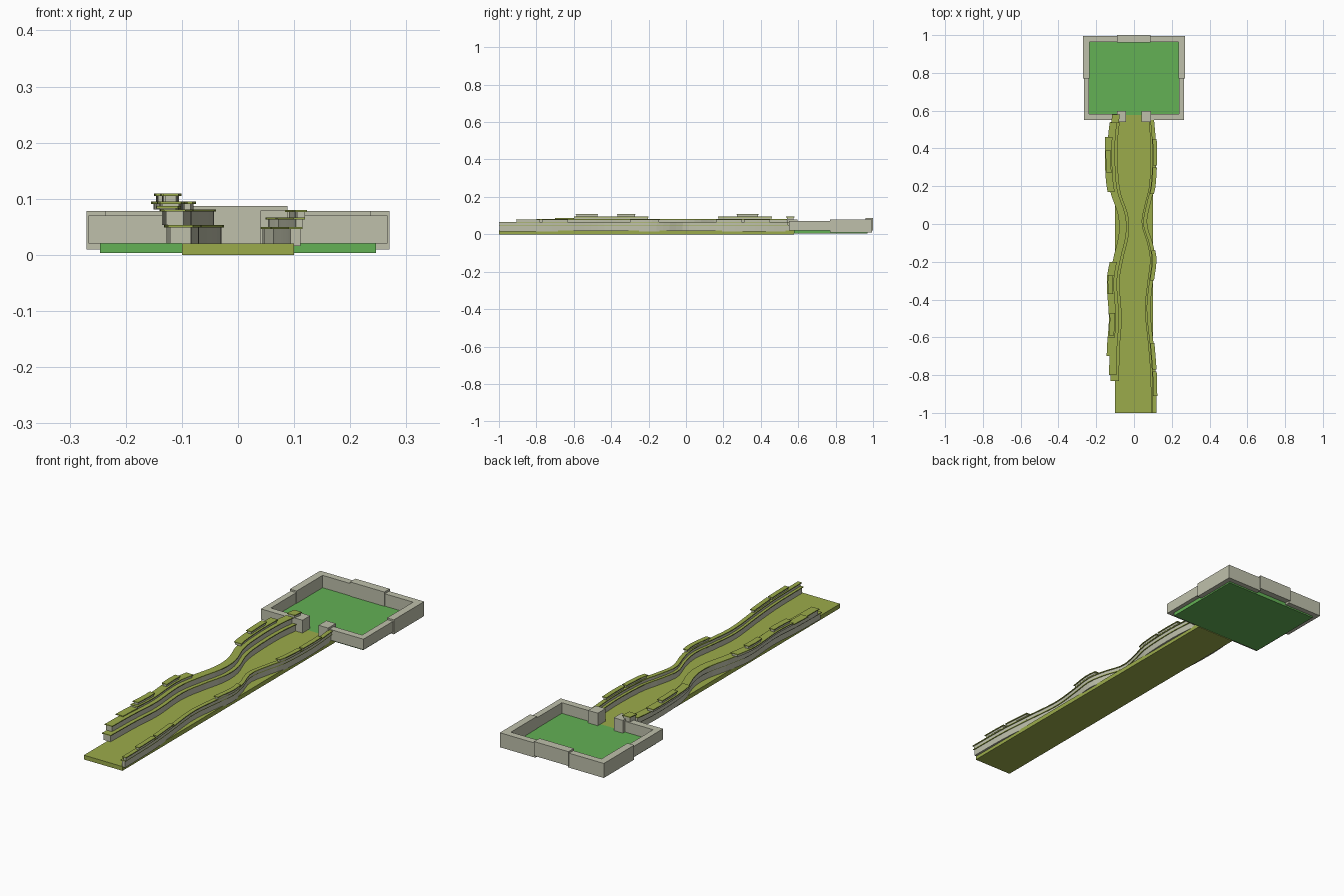
import bpy
import bmesh

cube = bpy.data.objects.get("Cube")
if cube:
    bpy.data.objects.remove(cube, do_unlink=True)


def material(name, rgb):
    m = bpy.data.materials.new(name)
    m.use_nodes = True
    colour = (*rgb, 1)
    m.diffuse_color = colour
    m.node_tree.nodes["Principled BSDF"].inputs["Base Color"].default_value = colour
    return m


STONE = material("pale stone", (0.52, 0.53, 0.41))
MOSS = material("olive grass", (0.33, 0.41, 0.07))
GREEN = material("green lawn", (0.125, 0.44, 0.09))


def finish(bm, name, mat):
    bmesh.ops.recalc_face_normals(bm, faces=bm.faces)
    mesh = bpy.data.meshes.new(name)
    bm.to_mesh(mesh)
    bm.free()
    mesh.materials.append(mat)
    obj = bpy.data.objects.new(name, mesh)
    bpy.context.collection.objects.link(obj)
    return obj


def prism(name, outline, z0, z1, mat):
    """Extrude a flat outline upward from z0 to z1."""
    bm = bmesh.new()
    face = bm.faces.new([bm.verts.new((x, y, z0)) for x, y in outline])
    top = bmesh.ops.extrude_face_region(bm, geom=[face])["geom"]
    for v in top:
        if isinstance(v, bmesh.types.BMVert):
            v.co.z = z1
    return finish(bm, name, mat)


def box(name, x0, x1, y0, y1, z0, z1, mat):
    return prism(name, [(x0, y0), (x1, y0), (x1, y1), (x0, y1)], z0, z1, mat)


def curve_x(points, y):
    """Smooth x position of a bank at a given y (Hermite through the points)."""
    y = min(max(y, points[0][0]), points[-1][0])
    i = 0
    while i < len(points) - 2 and y > points[i + 1][0]:
        i += 1

    def slope(k):
        a, b = points[max(k - 1, 0)], points[min(k + 1, len(points) - 1)]
        return (b[1] - a[1]) / (b[0] - a[0])

    (ya, xa), (yb, xb) = points[i], points[i + 1]
    h = yb - ya
    t = (y - ya) / h
    return ((2 * t**3 - 3 * t**2 + 1) * xa + (t**3 - 2 * t**2 + t) * h * slope(i)
            + (3 * t**2 - 2 * t**3) * xb + (t**3 - t**2) * h * slope(i + 1))


def band(name, bank, side, y0, y1, near, far, z0, z1, mat):
    """Closed wavy strip lying between two offsets outward from a bank line."""
    n = max(2, round((y1 - y0) / 0.035))
    bm = bmesh.new()
    rings = []
    for k in range(n + 1):
        y = y0 + (y1 - y0) * k / n
        x = curve_x(bank, y)
        a, b = x + side * near, x + side * far
        rings.append([bm.verts.new(p) for p in
                      ((a, y, z0), (b, y, z0), (b, y, z1), (a, y, z1))])
    for r, s in zip(rings, rings[1:]):
        for j in range(4):
            bm.faces.new((r[j], r[(j + 1) % 4], s[(j + 1) % 4], s[j]))
    bm.faces.new(rings[0])
    bm.faces.new(rings[-1])
    return finish(bm, name, mat)


def ledge(name, bank, side, y0, y1, near, far, z0, z1):
    """Stone course with a slightly overhanging grass cap."""
    lip, cap = 0.004, 0.004
    band(name + "_stone", bank, side, y0 + lip, y1 - lip, near + lip, far - lip,
         z0, z1 - cap, STONE)
    band(name + "_grass", bank, side, y0, y1, near, far, z1 - cap, z1, MOSS)


# Ground plates
box("path_ground", -0.1, 0.1, -1, 0.577, 0, 0.02, MOSS)
box("court_lawn", -0.246, 0.246, 0.577, 0.97, 0.003, 0.02, GREEN)

# Bank lines as (y, x) of the inner foot on each side
right_bank = [(-0.83, -0.08), (-0.65, -0.075), (-0.5, -0.065), (-0.3, -0.076),
              (-0.18, -0.056), (-0.05, -0.027), (0.05, -0.032), (0.17, -0.072),
              (0.3, -0.085), (0.45, -0.085), (0.58, -0.07)]
left_bank = [(-1, 0.09), (-0.8, 0.087), (-0.65, 0.076), (-0.45, 0.058),
             (-0.3, 0.072), (-0.19, 0.085), (-0.1, 0.07), (0, 0.04),
             (0.1, 0.056), (0.2, 0.08), (0.4, 0.088), (0.58, 0.075)]

# Taller bank with stepped ledges
ledge("right_lower_ledge", right_bank, -1, -0.83, 0.58, 0, 0.045, 0.02, 0.053)
ledge("right_middle_ledge", right_bank, -1, -0.8, 0.54, 0.014, 0.053, 0.053, 0.081)
for y0, y1 in ((-0.7, -0.6), (-0.6, -0.2), (0.17, 0.46)):
    top = 0.087 if y1 < -0.5 else 0.095
    ledge("right_upper_ledge", right_bank, -1, y0, y1, 0.03, 0.068, 0.081, top)
for y0, y1 in ((-0.59, -0.47), (-0.37, -0.27), (0.27, 0.39)):
    ledge("right_top_slab", right_bank, -1, y0, y1, 0.036, 0.063, 0.095, 0.109)
ledge("right_end_slab", right_bank, -1, 0.535, 0.58, 0.005, 0.045, 0.053, 0.095)

# Lower bank with stepped ledges
ledge("left_lower_ledge", left_bank, 1, -1, 0.58, 0, 0.025, 0.016, 0.05)
ledge("left_middle_ledge", left_bank, 1, -1, 0.55, 0.009, 0.029, 0.05, 0.067)
for y0, y1 in ((-0.91, -0.78), (-0.77, -0.63), (-0.3, -0.14), (0.16, 0.3), (0.31, 0.45)):
    ledge("left_upper_slab", left_bank, 1, y0, y1, 0.012, 0.034, 0.067, 0.08)

# Court walls: front corner pieces, back corner pieces and a raised middle
for name, s in (("left", 1), ("right", -1)):
    front = [(0.085, 0.55), (0.266, 0.55), (0.266, 0.77),
             (0.237, 0.77), (0.237, 0.582), (0.085, 0.582)]
    back = [(0.27, 0.77), (0.27, 0.995), (0.085, 0.995),
            (0.085, 0.963), (0.235, 0.963), (0.235, 0.77)]
    prism(name + "_front_wall", [(s * x, y) for x, y in front], 0.02, 0.07, STONE)
    prism(name + "_back_wall", [(s * x, y) for x, y in back], 0.01, 0.078, STONE)
box("middle_back_wall", -0.09, 0.088, 0.96, 1, 0.02, 0.087, STONE)

# Gate posts
box("left_gate_post", 0.04, 0.09, 0.54, 0.597, 0.02, 0.079, STONE)
box("right_gate_post", -0.09, -0.043, 0.54, 0.597, 0.02, 0.08, STONE)
